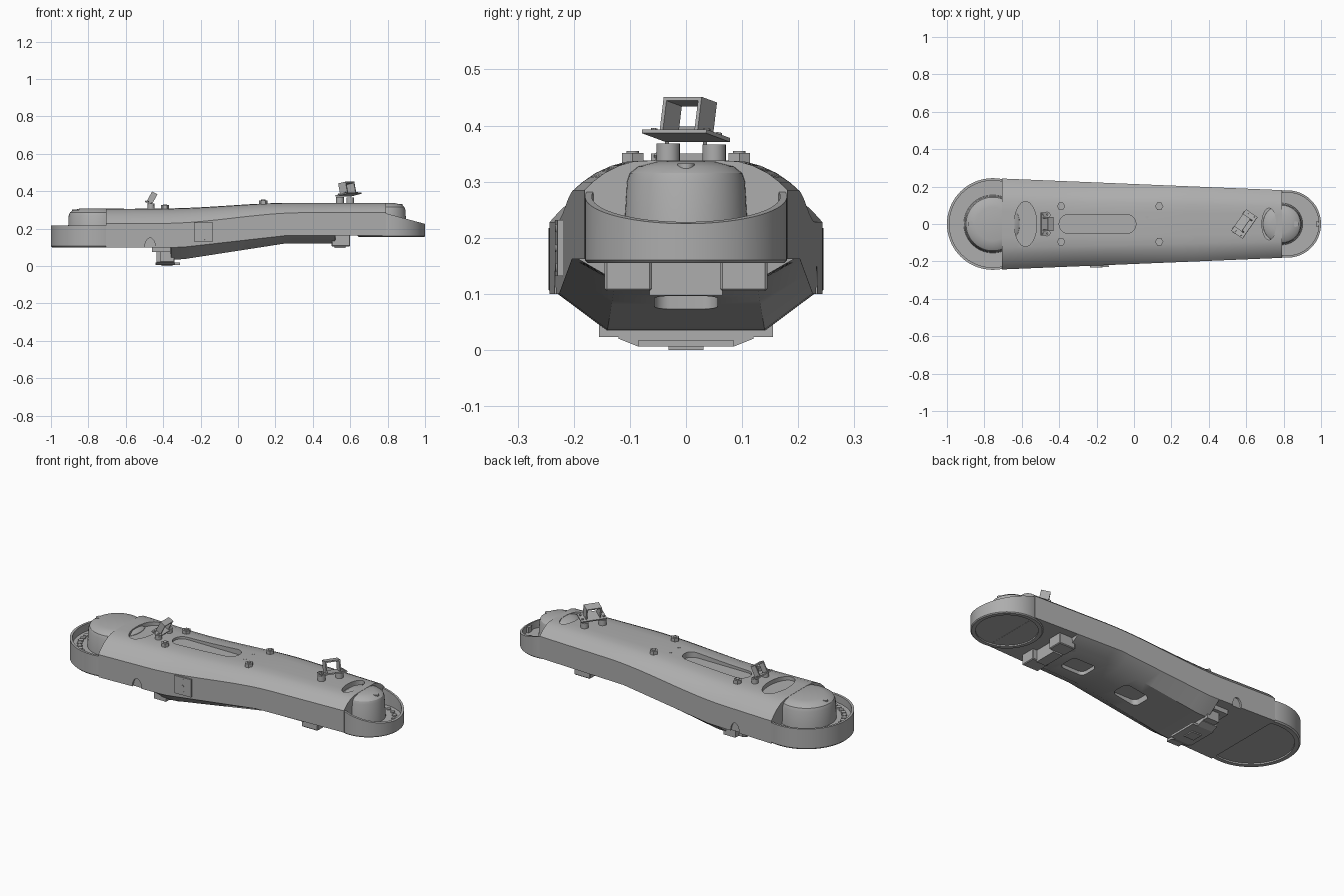
import bpy, bmesh, math
from mathutils import Matrix, Vector

old = bpy.data.objects.get("Cube")
if old:
    bpy.data.objects.remove(old)

grey = bpy.data.materials.new("matte_grey")
grey.use_nodes = True
GREY = (0.42, 0.42, 0.42, 1)
grey.diffuse_color = GREY
grey.node_tree.nodes["Principled BSDF"].inputs["Base Color"].default_value = GREY


def finish(name, bm, matrix=Matrix()):
    bmesh.ops.remove_doubles(bm, verts=bm.verts, dist=1e-5)
    bmesh.ops.recalc_face_normals(bm, faces=bm.faces)
    me = bpy.data.meshes.new(name)
    bm.to_mesh(me)
    bm.free()
    me.materials.append(grey)
    ob = bpy.data.objects.new(name, me)
    ob.matrix_world = matrix
    bpy.context.collection.objects.link(ob)
    return ob


def smooth(ob, angle=32):
    bpy.ops.object.select_all(action='DESELECT')
    ob.select_set(True)
    bpy.context.view_layer.objects.active = ob
    bpy.ops.object.shade_smooth_by_angle(angle=math.radians(angle))


def box(name, loc, size, matrix=Matrix(), bevel=0):
    bm = bmesh.new()
    bmesh.ops.create_cube(bm, size=1)
    bmesh.ops.scale(bm, vec=size, verts=bm.verts)
    if bevel:
        bmesh.ops.bevel(bm, geom=bm.edges[:], offset=bevel, segments=1, affect='EDGES')
    return finish(name, bm, matrix @ Matrix.Translation(loc))


def prism(name, points, z0, z1, matrix=Matrix()):
    bm = bmesh.new()
    face = bm.faces.new([bm.verts.new((x, y, z0)) for x, y in points])
    top = bmesh.ops.extrude_face_region(bm, geom=[face])["geom"]
    bmesh.ops.translate(bm, vec=(0, 0, z1 - z0), verts=[v for v in top if isinstance(v, bmesh.types.BMVert)])
    return finish(name, bm, matrix)


def oval(cx, cy, rx, ry, n=32):
    return [(cx + rx * math.cos(2 * math.pi * i / n), cy + ry * math.sin(2 * math.pi * i / n)) for i in range(n)]


def rounded(cx, hx, hy, r, n=8):
    pts = []
    for k, (sx, sy) in enumerate([(1, 1), (-1, 1), (-1, -1), (1, -1)]):
        for i in range(n + 1):
            a = math.pi / 2 * (k + i / n)
            pts.append((cx + sx * (hx - r) + r * math.cos(a), sy * (hy - r) + r * math.sin(a)))
    return pts


def disc(name, x, y, r, z0, z1, n=20, matrix=Matrix()):
    ob = prism(name, oval(x, y, r, r, n), z0, z1, matrix)
    smooth(ob)
    return ob


def lathe(name, cx, profile, n=72, lift=None):
    bm = bmesh.new()
    vs = [bm.verts.new((r, 0, z)) for r, z in profile]
    es = [bm.edges.new(p) for p in zip(vs, vs[1:])]
    bmesh.ops.spin(bm, geom=vs + es, cent=(0, 0, 0), axis=(0, 0, 1), angle=2 * math.pi, steps=n)
    if lift:
        for v in bm.verts:
            v.co.z += lift(v.co)
    ob = finish(name, bm, Matrix.Translation((cx, 0, 0)))
    smooth(ob)
    return ob


def cut(ob, cutter):
    mod = ob.modifiers.new("cut", 'BOOLEAN')
    mod.operation, mod.solver, mod.object = 'DIFFERENCE', 'EXACT', cutter
    bpy.ops.object.select_all(action='DESELECT')
    bpy.context.view_layer.objects.active = ob
    bpy.ops.object.modifier_apply(modifier=mod.name)
    bpy.data.objects.remove(cutter)


def ramp(x, a, b):
    return min(1, max(0, (x - a) / (b - a)))


def ease(x, a, b):
    t = ramp(x, a, b)
    return t * t * (3 - 2 * t)


# Tapered shell, lofted along x
X0, X1 = -0.705, 0.79


def top_z(x):
    return 0.308 + 0.03 * ease(x, -0.4, 0.3)


def half_width(x):
    return 0.243 - 0.062 * ramp(x, X0, X1)


def section(x):
    w, zt = half_width(x), top_z(x)
    zs = 0.228 + 0.057 * ease(x, -0.4, 0.35)
    h = zt - zs
    low = 0.1 + 0.062 * ramp(x, -0.3, 0.25)
    bottom = low
    if -0.36 < x < 0.52:
        bottom = 0.035 + 0.085 * ramp(x, -0.3, 0.25)
    half = [(w * 0.3, zt), (w * 0.52, zt - 0.04 * h), (w * 0.66, zt - 0.18 * h), (w * 0.8, zs + 0.58 * h),
            (w * 0.92, zs + 0.27 * h), (w, zs), (w, low), (w * 0.62, bottom)]
    return [(x, y, z) for y, z in half] + [(x, -y, z) for y, z in reversed(half)]


bm = bmesh.new()
stations = sorted([X0 + (X1 - X0) * i / 36 for i in range(37)] + [-0.361, -0.359, 0.519, 0.521])
rings = [[bm.verts.new(p) for p in section(x)] for x in stations]
for a, b in zip(rings, rings[1:]):
    for i in range(len(a)):
        j = (i + 1) % len(a)
        bm.faces.new((a[i], a[j], b[j], b[i]))
bm.faces.new(rings[0])
bm.faces.new(rings[-1])
shell = finish("arm_shell", bm)

# Pockets in the top, windows below, arches in the sides
cut(shell, prism("cutter", oval(-0.58, 0, 0.06, 0.12), 0.285, 0.5))
cut(shell, prism("cutter", rounded(-0.195, 0.205, 0.05, 0.049), 0.295, 0.5))
cut(shell, prism("cutter", oval(0.722, 0, 0.038, 0.085), 0.312, 0.5))
for x, z in ((0.02, 0.105), (0.36, 0.14)):
    cut(shell, prism("cutter", rounded(x, 0.075, 0.056, 0.028), -0.1, z))
upright = Matrix.Rotation(math.pi / 2, 4, 'X')
for side in (-1, 1):
    arch = Matrix.Translation((-0.47, side * 0.236, 0.1)) @ upright
    cut(shell, prism("cutter", oval(0, 0, 0.028, 0.05), -0.012, 0.012, arch))
smooth(shell)

# Round end trays with rims and recessed underside plates
lathe("large_end_tray", -0.755, [(0, 0.108), (0.215, 0.108), (0.215, 0.1), (0.238, 0.1), (0.245, 0.107),
                                 (0.245, 0.217), (0.232, 0.217), (0.232, 0.175), (0, 0.175)])
lathe("small_end_tray", 0.82, [(0, 0.163), (0.155, 0.163), (0.155, 0.155), (0.175, 0.155), (0.18, 0.16),
                               (0.18, 0.225), (0.168, 0.225), (0.168, 0.19), (0, 0.19)],
      lift=lambda c: max(0, 0.18 - c.x) * 0.27 if c.z > 0.22 and c.x > -0.04 else 0)

# Raised round noses inside the trays
lathe("large_nose", -0.755, [(0, 0.17), (0.155, 0.17), (0.15, 0.27), (0.143, 0.287), (0.125, 0.299),
                             (0.09, 0.307), (0, 0.307)])
lathe("small_nose", 0.79, [(0, 0.18), (0.112, 0.18), (0.105, 0.3), (0.1, 0.315), (0.085, 0.327),
                           (0.05, 0.336), (0, 0.337)])
disc("large_nose_plug", -0.872, 0, 0.015, 0.28, 0.303)
disc("small_nose_plug", 0.865, 0, 0.015, 0.31, 0.332)

# Bolts around the trays
for i in range(17):
    a = math.radians(103 + i * 154 / 16)
    disc("large_tray_bolt", -0.755 + 0.195 * math.cos(a), 0.195 * math.sin(a), 0.014, 0.17, 0.182, 14)
for side in (-1, 1):
    for i in range(5):
        a = math.radians(22 + i * 17)
        disc("small_tray_bolt", 0.81 + 0.14 * math.cos(a), side * 0.14 * math.sin(a), 0.012, 0.185, 0.197, 14)
box("tip_key", (0.985, 0, 0.205), (0.02, 0.03, 0.03))

# Mounting bosses on top
for side in (-1, 1):
    for x in (-0.39, 0.135):
        disc("top_boss", x, side * 0.095, 0.022, top_z(x) - 0.04, top_z(x) + 0.017, 6)
        disc("boss_screw", x, side * 0.095, 0.011, top_z(x), top_z(x) + 0.021)
    disc("pin", 0.07, side * 0.037, 0.008, 0.32, top_z(0.07) + 0.002, 8)


# Open sensor bracket: foot plate, two cheeks and a cross bar
def bracket(name, matrix, length, width, height):
    t = 0.007
    box(name + "_foot", (0, 0, 0), (length, width, t), matrix)
    for side in (-1, 1):
        box(name + "_cheek", (side * length * 0.27, 0, height / 2), (t, width * 0.65, height), matrix)
        for y in (-0.25, 0.25):
            disc(name + "_screw", side * length * 0.41, y * width, 0.006, 0, 0.009, 10, matrix)
    box(name + "_bar", (0, 0, height), (length * 0.54 + t, width * 0.65, t), matrix)


front_mount = (Matrix.Translation((0.59, 0, 0.382)) @ Matrix.Rotation(math.radians(55), 4, 'Z')
               @ Matrix.Rotation(math.radians(-12), 4, 'X'))
bracket("small_end_bracket", front_mount, 0.14, 0.075, 0.062)
disc("bracket_post", 0.545, -0.032, 0.021, 0.31, 0.368)
disc("bracket_post", 0.6, 0.05, 0.021, 0.31, 0.366)
rear_mount = (Matrix.Translation((-0.475, 0, 0.335)) @ Matrix.Rotation(math.pi / 2, 4, 'Z')
              @ Matrix.Rotation(math.radians(28), 4, 'X'))
bracket("large_end_bracket", rear_mount, 0.125, 0.05, 0.06)
for side in (-1, 1):
    disc("bracket_post", -0.465, side * 0.048, 0.018, 0.28, 0.333)

# Plate with three screws on the front side
tilt = Matrix.Translation((-0.185, -half_width(-0.185) - 0.003, 0.182)) @ Matrix.Rotation(math.radians(2.4), 4, 'Z')
box("side_plate", (0, 0, 0), (0.1, 0.014, 0.1), tilt)
for x, z in ((0.005, 0.035), (0, 0), (0.008, -0.035)):
    disc("side_plate_screw", x, z, 0.007, 0, 0.009, 12, tilt @ upright)

# Clamp block under the large end
profile = [(-0.12, 0.11), (-0.12, 0.02), (-0.085, 0.006), (0.085, 0.006), (0.12, 0.02), (0.12, 0.11)]
across = Matrix(((0, 0, 1, 0), (1, 0, 0, 0), (0, 1, 0, 0), (0, 0, 0, 1)))
prism("large_clamp", profile, -0.435, -0.34, across)
box("large_clamp_foot", (-0.375, 0, 0.012), (0.13, 0.17, 0.012))
box("large_clamp_pad", (-0.38, 0, 0.005), (0.06, 0.062, 0.01))
for side in (-1, 1):
    box("large_clamp_ear", (-0.38, side * 0.135, 0.062), (0.075, 0.04, 0.078))
    box("large_clamp_shoulder", (-0.4, side * 0.11, 0.095), (0.12, 0.13, 0.04))

    # Clamp blocks under the small end
    box("small_clamp", (0.55, side * 0.103, 0.137), (0.1, 0.084, 0.064), bevel=0.004)
    box("small_clamp_step", (0.5, side * 0.09, 0.14), (0.06, 0.05, 0.04))
box("small_clamp_bridge", (0.545, 0, 0.132), (0.06, 0.13, 0.07))
